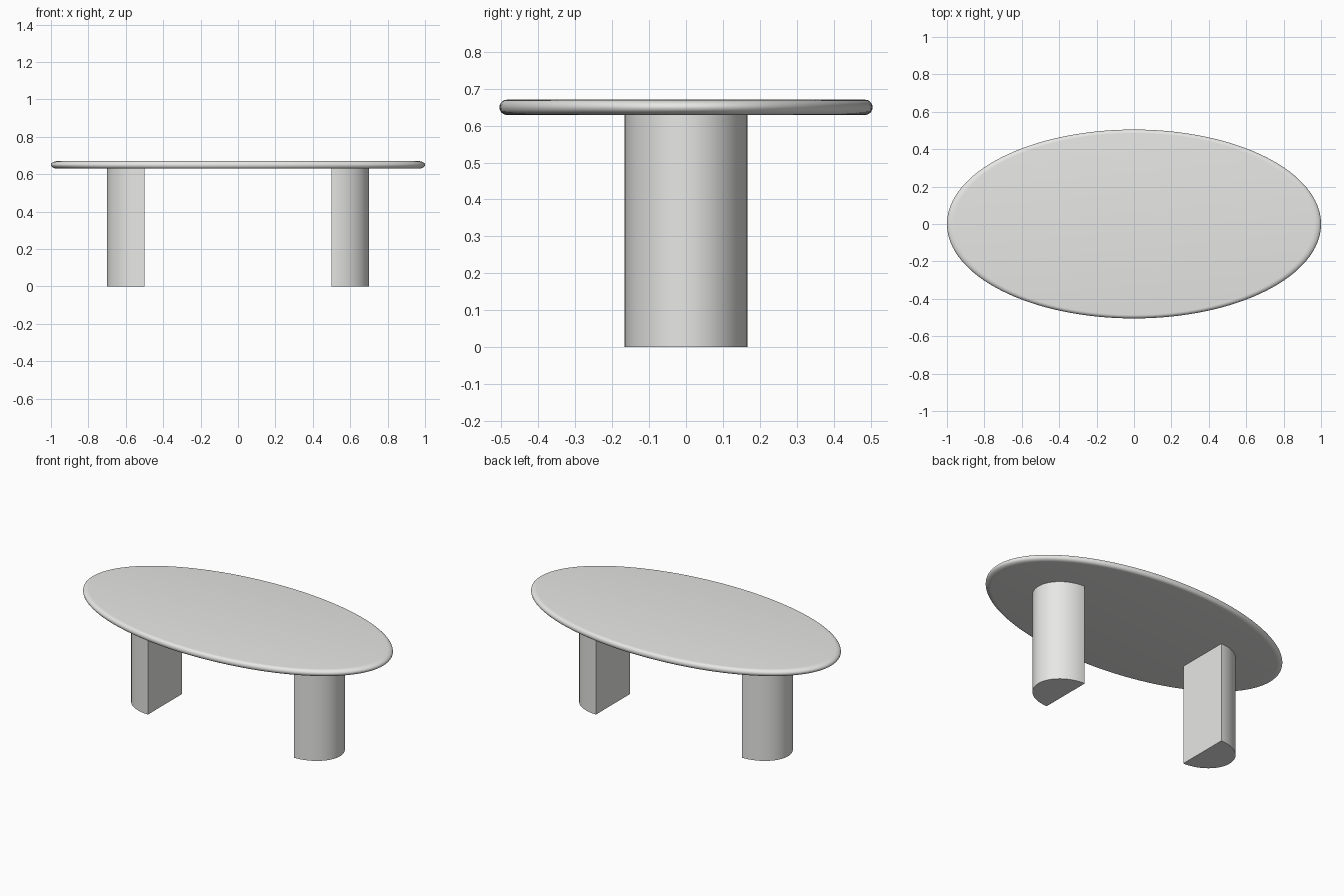
import bpy, bmesh, math

if "Cube" in bpy.data.objects:
    bpy.data.objects.remove(bpy.data.objects["Cube"])

mat = bpy.data.materials.new("light grey")
mat.diffuse_color = (0.8, 0.8, 0.79, 1.0)
mat.use_nodes = True
mat.node_tree.nodes["Principled BSDF"].inputs["Base Color"].default_value = mat.diffuse_color


def finish(name, bm, angle):
    bmesh.ops.recalc_face_normals(bm, faces=bm.faces[:])
    mesh = bpy.data.meshes.new(name)
    bm.to_mesh(mesh)
    bm.free()
    mesh.materials.append(mat)
    obj = bpy.data.objects.new(name, mesh)
    bpy.context.collection.objects.link(obj)
    bpy.ops.object.select_all(action='DESELECT')
    obj.select_set(True)
    bpy.context.view_layer.objects.active = obj
    bpy.ops.object.shade_smooth_by_angle(angle=math.radians(angle))
    return obj


def loft(bm, rings):
    # skin a stack of closed rings and cap both ends
    loops = [[bm.verts.new(p) for p in ring] for ring in rings]
    n = len(loops[0])
    for a, b in zip(loops, loops[1:]):
        for i in range(n):
            j = (i + 1) % n
            bm.faces.new((a[i], a[j], b[j], b[i]))
    bm.faces.new(loops[0][::-1])
    bm.faces.new(loops[-1])


# Oval top with a rounded rim
Z0, Z1, RX, RY = 0.629, 0.670, 1.0, 0.505
R, SEG, STEPS = 0.0195, 128, 6
profile = []
for k in range(STEPS + 1):
    a = -math.pi / 2 + math.pi / 2 * k / STEPS
    profile.append((R * (1 - math.cos(a)), Z0 + R + R * math.sin(a)))
profile += [(d, Z0 + Z1 - z) for d, z in reversed(profile)]
rings = []
for d, z in profile:
    s = 1 - d / RY
    rings.append([(RX * s * math.cos(2 * math.pi * i / SEG),
                   RY * s * math.sin(2 * math.pi * i / SEG), z) for i in range(SEG)])
bm = bmesh.new()
loft(bm, rings)
finish("table_top", bm, 35)

# Half-oval legs, flat sides facing each other
for name, side in (("left_leg", -1), ("right_leg", 1)):
    outline = []
    for i in range(41):
        a = -math.pi / 2 + math.pi * i / 40
        outline.append((side * (0.5 + 0.2 * math.cos(a)), 0.166 * math.sin(a)))
    bm = bmesh.new()
    loft(bm, [[(x, y, z) for x, y in outline] for z in (0.0, Z0 + 0.002)])
    finish(name, bm, 35)
